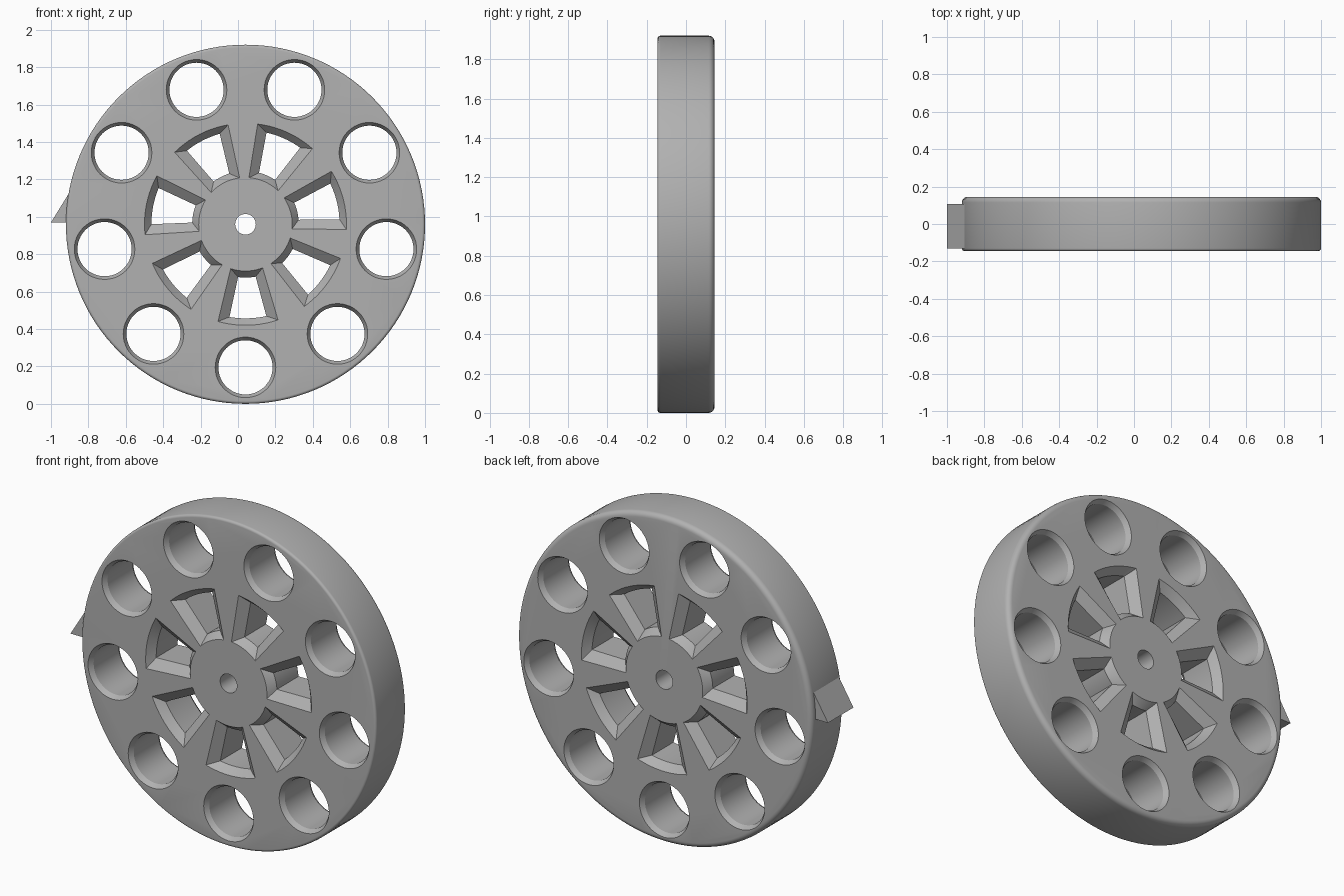
import bpy, bmesh, math
from mathutils import Vector

cube = bpy.data.objects.get("Cube")
if cube:
    bpy.data.objects.remove(cube, do_unlink=True)

CENTER = Vector((0.04, 0, 0.96))
RADIUS, HALF = 0.96, 0.145

grey = bpy.data.materials.new("plain grey")
grey.use_nodes = True
color = (0.44, 0.44, 0.44, 1)
grey.diffuse_color = color
grey.node_tree.nodes["Principled BSDF"].inputs["Base Color"].default_value = color


def polar(r, angle, y=0.0):
    return Vector((r * math.cos(angle), y, r * math.sin(angle)))


def loft(name, rings):
    """Closed solid through a list of equal-length point rings."""
    bm = bmesh.new()
    loops = [[bm.verts.new(p) for p in ring] for ring in rings]
    n = len(loops[0])
    for a, b in zip(loops, loops[1:]):
        for i in range(n):
            j = (i + 1) % n
            bm.faces.new((a[i], a[j], b[j], b[i]))
    bm.faces.new(loops[0])
    bm.faces.new(loops[-1])
    bmesh.ops.recalc_face_normals(bm, faces=bm.faces)
    mesh = bpy.data.meshes.new(name)
    bm.to_mesh(mesh)
    bm.free()
    mesh.materials.append(grey)
    obj = bpy.data.objects.new(name, mesh)
    bpy.context.collection.objects.link(obj)
    return obj


def lathe(name, profile, center, segments):
    """Round solid about the y axis from (radius, y) pairs."""
    return loft(name, [[center + polar(r, math.tau * i / segments, y)
                        for i in range(segments)] for r, y in profile])


def both_sides(wide, narrow, depth):
    """Stations of a cutter that flares at the front and back faces."""
    out, lip = HALF + 0.05, HALF - depth
    return [(wide, -out), (wide, -HALF), (narrow, -lip),
            (narrow, lip), (wide, HALF), (wide, out)]


def window(name, middle):
    """Drafted fan-shaped cutter between two spokes."""
    wide, narrow = (0.25, 20, 0.54, 17.3), (0.285, 9.5, 0.503, 11.3)
    steps = 10
    rings = []
    for (r_in, a_in, r_out, a_out), y in both_sides(wide, narrow, 0.045):
        ring = []
        for r, half, way in ((r_in, a_in, 1), (r_out, a_out, -1)):
            ring += [CENTER + polar(r, middle + way * math.radians(half) * (2 * i / steps - 1), y)
                     for i in range(steps + 1)]
        rings.append(ring)
    return loft(name, rings)


# Disc with rounded rim, softer at the back
profile = []
for bevel, side in ((0.015, -1), (0.03, 1)):
    arc = [(RADIUS - bevel + bevel * math.sin(t), side * (HALF - bevel + bevel * math.cos(t)))
           for t in (math.pi / 2 * i / 5 for i in range(6))]
    profile += arc if side < 0 else arc[::-1]
wheel = lathe("wheel", profile, CENTER, 128)

# Cutters: axle bore, outer round holes, spoke windows
cutters = [lathe("axle_bore", [(0.055, -0.2), (0.055, 0.2)], CENTER, 32)]
for k in range(9):
    spot = CENTER + polar(0.765, math.radians(-90 + 40 * k))
    cutters.append(lathe("round_hole", both_sides(0.162, 0.145, 0.028), spot, 48))
for k in range(7):
    cutters.append(window("spoke_window", math.radians(-88.5) + math.tau * k / 7))

bpy.context.view_layer.objects.active = wheel
for cutter in cutters:
    cutter.hide_render = True
    mod = wheel.modifiers.new("cut", "BOOLEAN")
    mod.operation, mod.solver, mod.object = "DIFFERENCE", "EXACT", cutter
    bpy.ops.object.modifier_apply(modifier=mod.name)
    bpy.data.objects.remove(cutter, do_unlink=True)

bpy.ops.object.select_all(action="DESELECT")
wheel.select_set(True)
bpy.ops.object.shade_smooth_by_angle(angle=math.radians(25))

# Wedge-shaped pointer on the right-hand rim
wedge = ((-1.0, 0.97), (-0.88, 1.165), (-0.88, 0.97))
loft("rim_pointer", [[(x, y, z) for x, z in wedge] for y in (-0.13, 0.107)])
